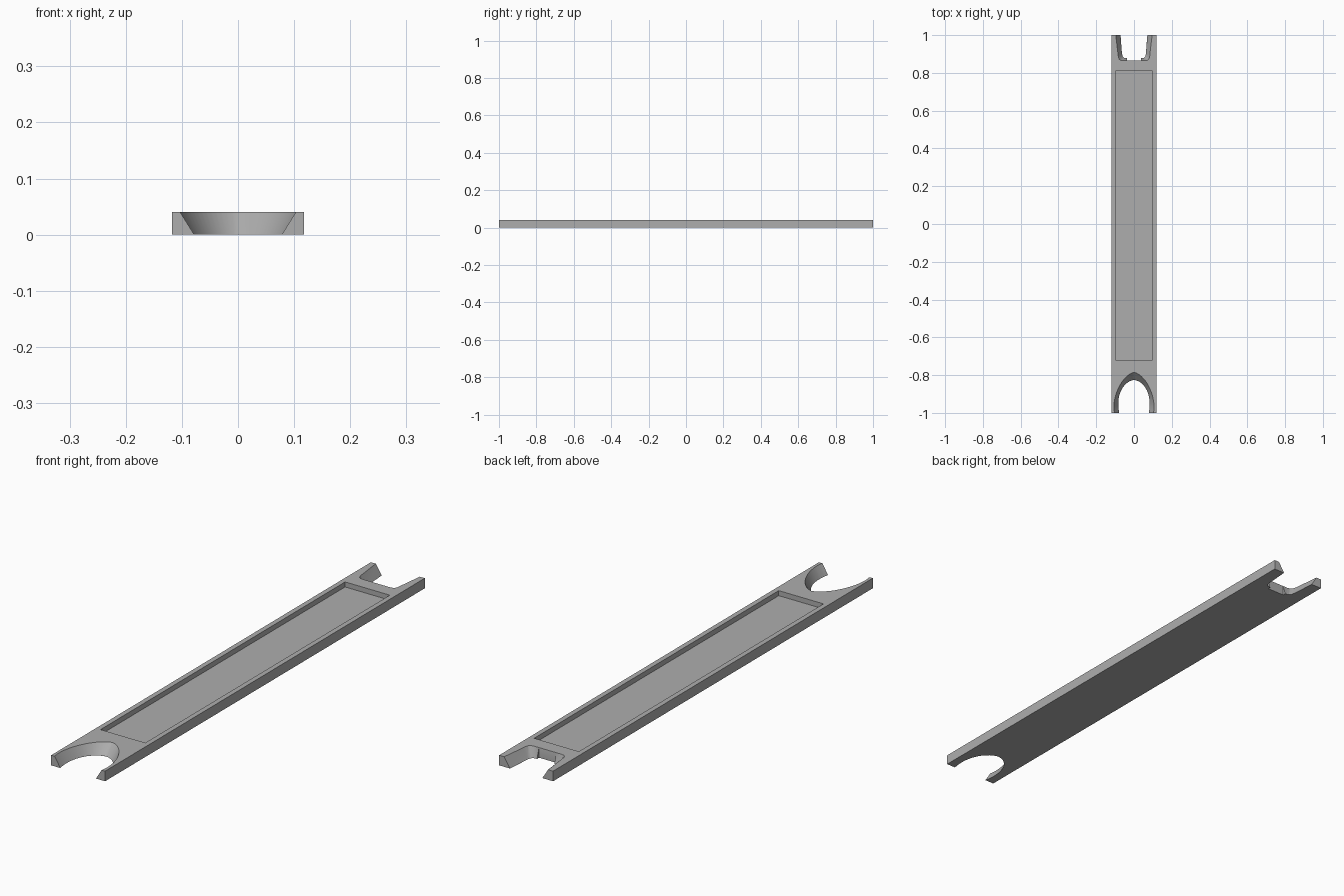
import bpy
import bmesh
from mathutils import Vector
from mathutils.geometry import interpolate_bezier

HALF_WIDTH, THICK = 0.118, 0.04

default = bpy.data.objects.get("Cube")
if default:
    bpy.data.objects.remove(default, do_unlink=True)

grey = bpy.data.materials.new("plain grey")
grey.use_nodes = True
colour = (0.42, 0.42, 0.42, 1)
grey.diffuse_color = colour
grey.node_tree.nodes["Principled BSDF"].inputs["Base Color"].default_value = colour


def loft(name, low, high):
    """Closed solid between two outlines with matching points."""
    bm = bmesh.new()
    rings = [[bm.verts.new(p) for p in ring] for ring in (low, high)]
    for ring in rings:
        bm.faces.new(ring)
    n = len(low)
    for i in range(n):
        j = (i + 1) % n
        bm.faces.new((rings[0][i], rings[0][j], rings[1][j], rings[1][i]))
    bmesh.ops.recalc_face_normals(bm, faces=bm.faces)
    mesh = bpy.data.meshes.new(name)
    bm.to_mesh(mesh)
    bm.free()
    mesh.materials.append(grey)
    obj = bpy.data.objects.new(name, mesh)
    bpy.context.collection.objects.link(obj)
    return obj


def box(name, x, y0, y1, z0, z1):
    outline = [(-x, y0), (x, y0), (x, y1), (-x, y1)]
    return loft(name, [(*p, z0) for p in outline], [(*p, z1) for p in outline])


def notch(name, bottom, top):
    """Tapered cutter from half outlines that run from the bar end inward."""
    def ring(t):
        half = [Vector(a).lerp(Vector(b), t) for a, b in zip(bottom, top)]
        # carry the mouth past the end of the bar
        half.insert(0, Vector((half[0].x, half[0].y * 1.05)))
        other = [Vector((-p.x, p.y)) for p in reversed(half) if p.x > 1e-5]
        return [(p.x, p.y, t * THICK) for p in half + other]
    return loft(name, ring(-0.25), ring(1.25))


def arch(*points):
    curve = interpolate_bezier(*[Vector((*p, 0)) for p in points], 20)
    return [(p.x, p.y) for p in curve]


bar = box("bar", HALF_WIDTH, -1, 1, 0, THICK)

cutters = [
    # shallow tray in the top
    box("tray_cutter", 0.098, -0.72, 0.81, 0.02, 0.06),
    # pointed arch at the front
    notch("arch_cutter",
          arch((0.078, -1), (0.1, -0.9), (0.05, -0.83), (0, -0.826)),
          arch((0.103, -1), (0.12, -0.92), (0.065, -0.8), (0, -0.785))),
    # square fork at the back, with a straight slot in its floor
    notch("fork_cutter",
          [(0.071, 1), (0.063, 0.9), (0.06, 0.887), (0.054, 0.88), (0.045, 0.878)],
          [(0.096, 1), (0.083, 0.885), (0.079, 0.873), (0.072, 0.867), (0.06, 0.865)]),
    box("slot_cutter", 0.038, 0.865, 1.05, -0.02, 0.06),
]

for cutter in cutters:
    cutter.hide_render = True
    mod = bar.modifiers.new(cutter.name, "BOOLEAN")
    mod.operation, mod.solver, mod.object = "DIFFERENCE", "EXACT", cutter

# bake the cuts, then drop the cutters
bpy.context.view_layer.update()
result = bpy.data.meshes.new_from_object(
    bar.evaluated_get(bpy.context.evaluated_depsgraph_get()))
bar.modifiers.clear()
bar.data = result
for cutter in cutters:
    bpy.data.objects.remove(cutter, do_unlink=True)

bpy.ops.object.select_all(action="DESELECT")
bar.select_set(True)
bpy.context.view_layer.objects.active = bar
bpy.ops.object.shade_smooth_by_angle(angle=0.5)
